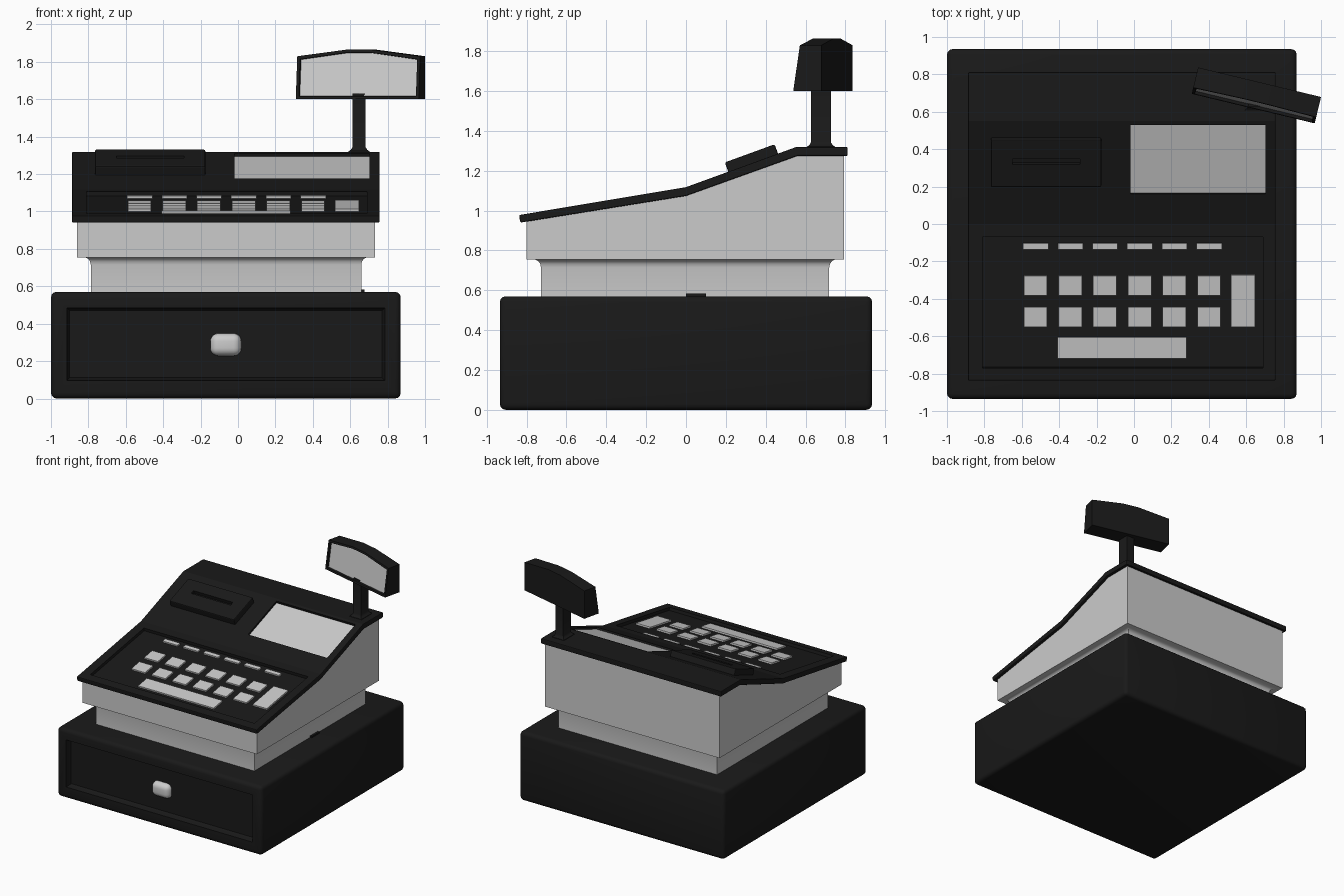
import bpy, bmesh, math
from mathutils import Vector, Matrix

if "Cube" in bpy.data.objects:
    bpy.data.objects.remove(bpy.data.objects["Cube"])

black = bpy.data.materials.new("black_plastic")
black.diffuse_color = (0.01, 0.01, 0.01, 1)
black.use_nodes = True
black.node_tree.nodes["Principled BSDF"].inputs["Base Color"].default_value = black.diffuse_color


def loft(name, rings, mat=None, bevel=0, segments=3):
    """Skin equal-length point rings and cap both ends."""
    bm = bmesh.new()
    vs = [[bm.verts.new(p) for p in r] for r in rings]
    n = len(rings[0])
    for a, b in zip(vs, vs[1:]):
        for i in range(n):
            j = (i + 1) % n
            bm.faces.new((a[i], a[j], b[j], b[i]))
    bm.faces.new(vs[0])
    bm.faces.new(vs[-1])
    bmesh.ops.recalc_face_normals(bm, faces=bm.faces)
    me = bpy.data.meshes.new(name)
    bm.to_mesh(me)
    bm.free()
    ob = bpy.data.objects.new(name, me)
    bpy.context.collection.objects.link(ob)
    if mat:
        me.materials.append(mat)
    if bevel:
        m = ob.modifiers.new("bevel", 'BEVEL')
        m.width, m.segments = bevel, segments
        apply(ob, m)
    return ob


def activate(ob):
    bpy.ops.object.select_all(action='DESELECT')
    ob.select_set(True)
    bpy.context.view_layer.objects.active = ob


def apply(ob, mod):
    activate(ob)
    bpy.ops.object.modifier_apply(modifier=mod.name)


def smooth(ob):
    activate(ob)
    bpy.ops.object.shade_smooth_by_angle(angle=math.radians(35))


def cut(ob, cutter):
    m = ob.modifiers.new("cut", 'BOOLEAN')
    m.operation, m.solver, m.object = 'DIFFERENCE', 'EXACT', cutter
    apply(ob, m)
    bpy.data.objects.remove(cutter)


def rect(x0, x1, y0, y1, z):
    return [(x0, y0, z), (x1, y0, z), (x1, y1, z), (x0, y1, z)]


def box(name, x, y, z, mat=None, bevel=0, segments=3):
    return loft(name, [rect(*x, *y, z[0]), rect(*x, *y, z[1])], mat, bevel, segments)


def extrude_x(name, profile, x0, x1, mat=None, bevel=0):
    return loft(name, [[(x, y, z) for y, z in profile] for x in (x0, x1)], mat, bevel, 2)


LOW, HIGH = 0.167, 0.364    # slopes of the keyboard and the screen part


def sloped(name, x, y, lo, hi, slope, mat=None, bevel=0):
    """Box lying on the sloped top, lo/hi measured along its normal."""
    n = Vector((0, -slope, 1)).normalized()
    rings = []
    for h in (lo, hi):
        rings.append([Vector((px, py, 1.118 + slope * py)) + n * h
                      for px, py in ((x[0], y[0]), (x[1], y[0]), (x[1], y[1]), (x[0], y[1]))])
    return loft(name, rings, mat, bevel, 2)


# drawer base with a recessed front
base = box("drawer_base", (-1, 0.87), (-0.935, 0.935), (0, 0.57), black, 0.03)


def front_ring(y, g):
    return [(-0.915 + g, y, 0.096 + g), (0.785 - g, y, 0.096 + g),
            (0.785 - g, y, 0.485 - g), (-0.915 + g, y, 0.485 - g)]


cut(base, loft("cutter", [front_ring(-0.96, 0), front_ring(-0.93, 0),
                          front_ring(-0.89, 0.015)], black))
smooth(base)
knob = box("drawer_knob", (-0.148, 0.018), (-0.934, -0.83), (0.228, 0.348), None, 0.042, 5)
smooth(knob)
box("side_catch", (0.63, 0.675), (0.0, 0.1), (0.56, 0.583), black)

# neck, flaring out under the housing
steps = [(0.56, 0), (0.715, 0), (0.733, 0.004), (0.746, 0.013), (0.754, 0.028), (0.757, 0.05)]
neck = loft("neck", [rect(-0.787 - e, 0.659 + e, -0.728 - e, 0.719 + e, z) for z, e in steps])
smooth(neck)

# housing and sloped top plate
extrude_x("housing", [(-0.8, 0.755), (0.793, 0.755), (0.793, 1.29), (0.56, 1.29),
                      (0.0, 1.085), (-0.8, 0.955)], -0.861, 0.733)
plate = extrude_x("top_plate", [(-0.838, 0.978), (-0.832, 0.94), (0.0, 1.074), (0.56, 1.275),
                                (0.812, 1.275), (0.812, 1.319), (0.552, 1.319), (0.0, 1.118)],
                  -0.887, 0.757, black, 0.006)
cut(plate, sloped("cutter", (-0.81, 0.69), (-0.77, -0.07), -0.025, 0.1, LOW, black))
cut(plate, sloped("cutter", (-0.02, 0.702), (0.16, 0.53), -0.02, 0.1, HIGH, black))
sloped("main_screen", (-0.02, 0.702), (0.155, 0.525), -0.03, -0.015, HIGH)

# keys
key = lambda x, y: sloped("key", x, y, -0.035, -0.012, LOW)
for i in range(6):
    x = -0.593 + 0.1855 * i
    key((x, x + 0.135), (-0.138, -0.105))
    for y in (-0.385, -0.552):
        key((x + 0.004, x + 0.129), (y, y + 0.105))
key((0.518, 0.648), (-0.552, -0.275))
key((-0.408, 0.282), (-0.722, -0.608))

# receipt printer lid with paper slot
lid = sloped("printer_lid", (-0.765, -0.175), (0.212, 0.462), -0.02, 0.05, HIGH, black, 0.008)
cut(lid, sloped("cutter", (-0.65, -0.29), (0.335, 0.365), 0.02, 0.1, HIGH, black))

# pole with flared foot
pole = loft("display_pole", [rect(0.612 - e, 0.682 + e, 0.628 - e, 0.727 + e, z) for z, e in
                             ((1.3, 0.025), (1.322, 0.02), (1.33, 0.008), (1.345, 0), (1.63, 0))], black)
smooth(pole)

# turned customer display: arched top, tilted front
turn = Matrix.Translation((0.655, 0.69, 0)) @ Matrix.Rotation(math.radians(-13.5), 4, 'Z')


def display_ring(inset, front, offset):
    pts = [(-0.338, 1.6), (0.338, 1.6), (0.338, 1.83), (0.07, 1.865), (-0.07, 1.865), (-0.338, 1.83)]
    ring = []
    for u, z in pts:
        if abs(u) > 0.1:
            u -= math.copysign(inset, u)
        z += inset if z < 1.7 else -inset
        v = -0.075 + 0.15 * (z - 1.6) if front else 0.07
        ring.append(turn @ Vector((u, v + offset, z)))
    return ring


loft("customer_display", [display_ring(0, False, 0), display_ring(0, True, 0),
                          display_ring(0.016, True, 0), display_ring(0.018, True, 0.02)], black)
loft("customer_screen", [display_ring(0.018, True, 0.03), display_ring(0.018, True, 0.016)])
